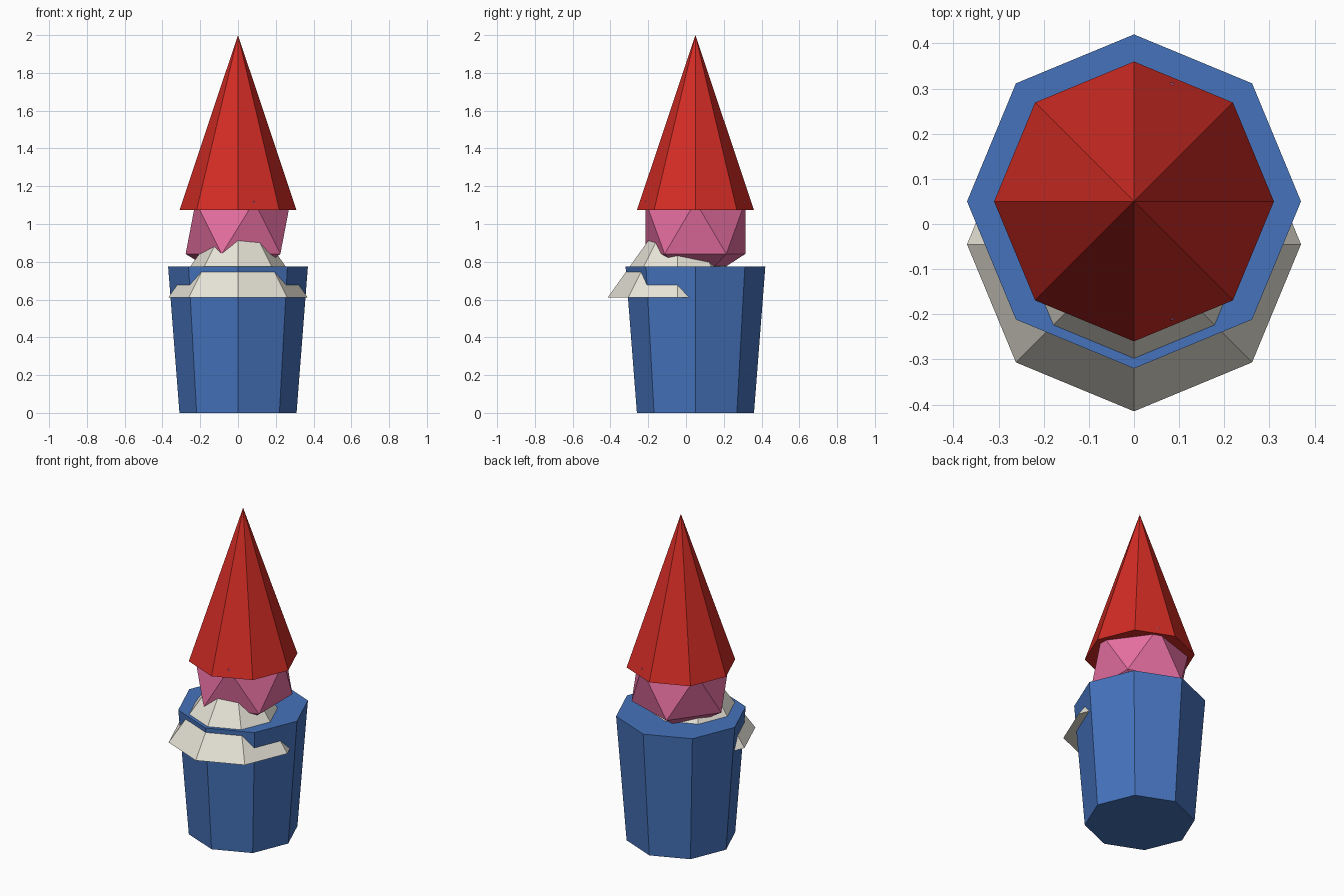
import bpy

if "Cube" in bpy.data.objects:
    bpy.data.objects.remove(bpy.data.objects["Cube"])


def colour(obj, name, rgb):
    mat = bpy.data.materials.new(name)
    mat.diffuse_color = (*rgb, 1)
    mat.use_nodes = True
    mat.node_tree.nodes["Principled BSDF"].inputs["Base Color"].default_value = mat.diffuse_color
    obj.data.materials.append(mat)


def tapered(name, y, z0, z1, r0, r1, mat, rgb):
    """Eight-sided cone or frustum with corners on the axes."""
    bpy.ops.mesh.primitive_cone_add(vertices=8, radius1=r0, radius2=r1, depth=z1 - z0,
                                    location=(0, y, (z0 + z1) / 2))
    obj = bpy.context.object
    obj.name = name
    colour(obj, mat, rgb)
    return obj


# Body, hat and beard
tapered("body", 0.05, 0, 0.775, 0.31, 0.37, "blue", (0.06, 0.17, 0.5))
tapered("hat", 0.05, 1.073, 2.0, 0.31, 0, "red", (0.65, 0.025, 0.018))
tapered("beard", -0.045, 0.61, 1.13, 0.37, 0, "white", (0.8, 0.77, 0.68))

# Head: faceted ball tucked under the hat
bpy.ops.mesh.primitive_ico_sphere_add(subdivisions=1, radius=0.31, location=(0, 0.05, 0.98))
head = bpy.context.object
head.name = "head"
colour(head, "pink", (0.8, 0.16, 0.36))
